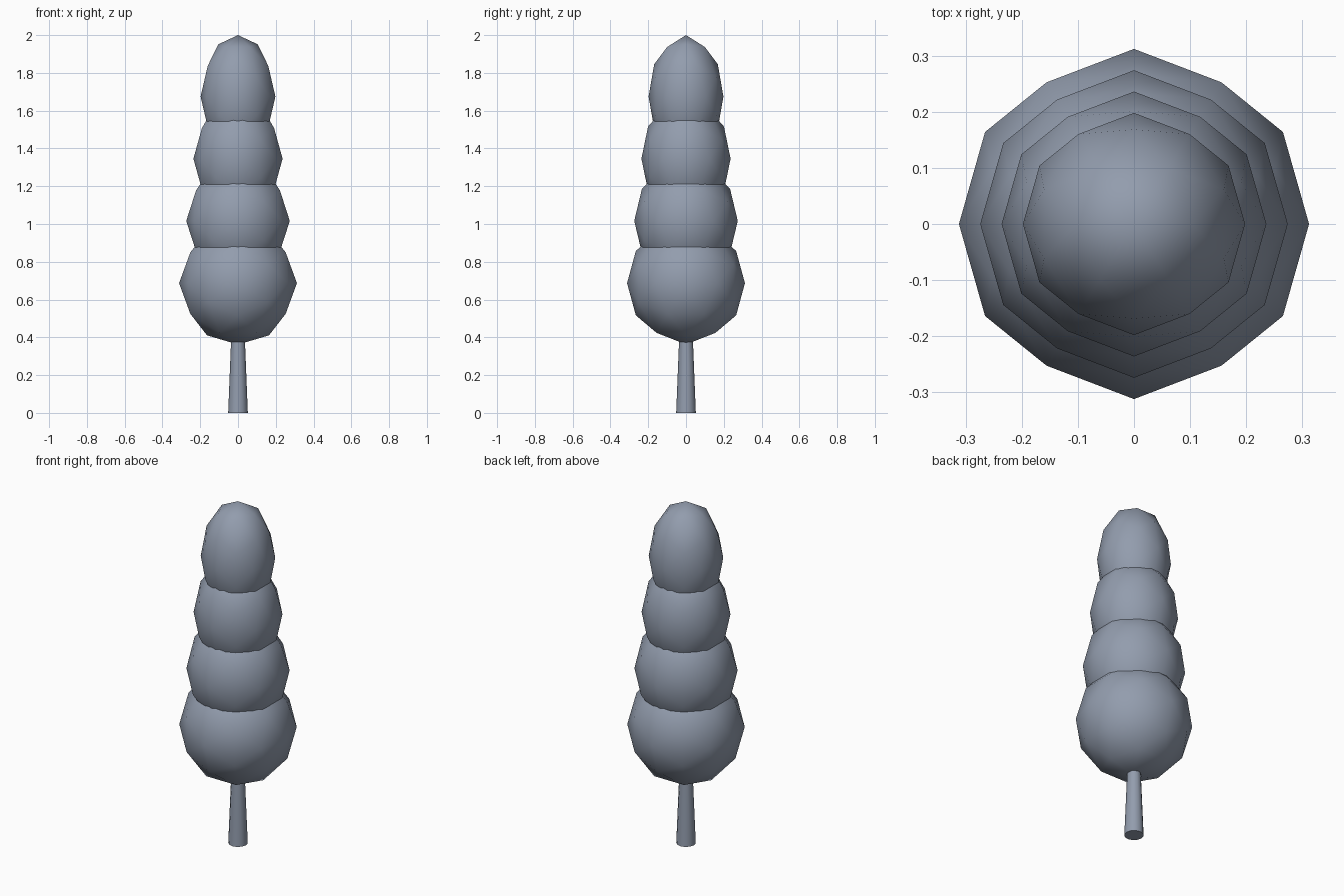
import bpy, bmesh
from mathutils import Vector
from itertools import combinations

if "Cube" in bpy.data.objects:
    bpy.data.objects.remove(bpy.data.objects["Cube"])

A, B = 0.5257, 0.8507  # unit icosahedron coordinates

# Blue-grey shared by the whole tree
slate = bpy.data.materials.new("slate")
slate.diffuse_color = (0.29, 0.335, 0.42, 1)
slate.use_nodes = True
slate.node_tree.nodes["Principled BSDF"].inputs["Base Color"].default_value = slate.diffuse_color


def ball_points():
    """Icosahedron corners plus edge midpoints pushed out to the unit sphere."""
    corners = []
    for s in (-1, 1):
        for t in (-1, 1):
            corners += [Vector((s * B, t * A, 0)),
                        Vector((0, s * B, t * A)),
                        Vector((s * A, 0, t * B))]
    mids = [(p + q).normalized() for p, q in combinations(corners, 2)
            if (p - q).length < 1.1]
    return corners + mids


def foliage(name, z, r, rz):
    bm = bmesh.new()
    for p in ball_points():
        bm.verts.new((p.x * r, p.y * r, z + p.z * rz))
    bmesh.ops.convex_hull(bm, input=bm.verts[:])
    bmesh.ops.recalc_face_normals(bm, faces=bm.faces[:])
    for f in bm.faces:
        f.smooth = True
    mesh = bpy.data.meshes.new(name)
    bm.to_mesh(mesh)
    bm.free()
    mesh.materials.append(slate)
    bpy.context.collection.objects.link(bpy.data.objects.new(name, mesh))


# Four stacked foliage clumps, narrowing upward
for i, r in enumerate((0.312, 0.274, 0.236, 0.198)):
    foliage(f"foliage_{i + 1}", 0.687 + 0.3293 * i, r, 0.325)

# Tapered trunk running up into the lowest clump
bpy.ops.mesh.primitive_cone_add(vertices=12, radius1=0.052, radius2=0.028,
                                depth=0.6, location=(0, 0, 0.3))
trunk = bpy.context.object
trunk.name = "trunk"
trunk.data.materials.append(slate)
bpy.ops.object.shade_smooth_by_angle(angle=0.7)
